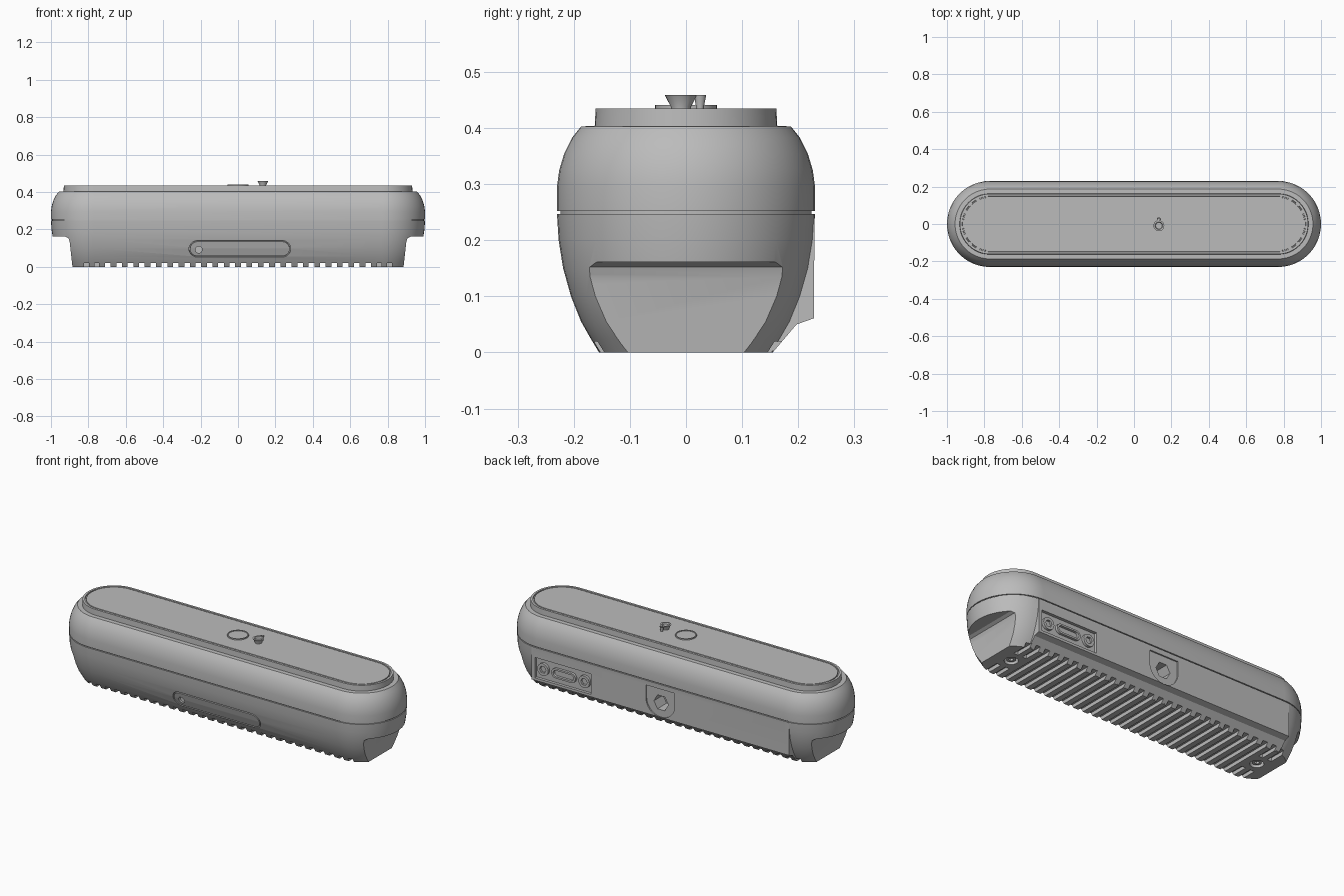
import bpy, bmesh, math
from mathutils import Matrix

cube = bpy.data.objects.get("Cube")
if cube:
    bpy.data.objects.remove(cube, do_unlink=True)

grey = bpy.data.materials.new("mid grey")
grey.use_nodes = True
COLOUR = (0.5, 0.5, 0.5, 1)
grey.diffuse_color = COLOUR
grey.node_tree.nodes["Principled BSDF"].inputs["Base Color"].default_value = COLOUR


def make(name, bm):
    bmesh.ops.recalc_face_normals(bm, faces=bm.faces[:])
    mesh = bpy.data.meshes.new(name)
    bm.to_mesh(mesh)
    bm.free()
    mesh.materials.append(grey)
    ob = bpy.data.objects.new(name, mesh)
    bpy.context.collection.objects.link(ob)
    return ob


def loft(name, rings):
    """Skin a list of equal-length closed rings and cap both ends."""
    bm = bmesh.new()
    loops = [[bm.verts.new(p) for p in ring] for ring in rings]
    for low, high in zip(loops, loops[1:]):
        n = len(low)
        for i in range(n):
            j = (i + 1) % n
            bm.faces.new((low[i], low[j], high[j], high[i]))
    bm.faces.new(loops[0][::-1])
    bm.faces.new(loops[-1])
    return make(name, bm)


def prism(name, outline, axis, start, end):
    """Extrude a 2D outline along one axis."""
    place = {"x": lambda u, v, t: (t, u, v),
             "y": lambda u, v, t: (u, t, v),
             "z": lambda u, v, t: (u, v, t)}[axis]
    return loft(name, [[place(u, v, t) for u, v in outline] for t in (start, end)])


def pill(half, r, cx=0, cy=0, n=14):
    """Outline of a bar with round ends; half is the centre-to-centre half length."""
    pts = []
    for side, base in ((1, -math.pi / 2), (-1, math.pi / 2)):
        for i in range(n + 1):
            a = base + math.pi * i / n
            pts.append((cx + side * half + r * math.cos(a), cy + r * math.sin(a)))
    return pts


def disc(r, cx=0, cy=0, n=24):
    return [(cx + r * math.cos(2 * math.pi * i / n), cy + r * math.sin(2 * math.pi * i / n))
            for i in range(n)]


def rect(x0, x1, y0, y1):
    return [(x0, y0), (x1, y0), (x1, y1), (x0, y1)]


def shell(name, profile, core=0.77):
    """Stack round-ended sections given as (radius, height)."""
    return loft(name, [[(x, y, z) for x, y in pill(core, r, n=24)] for r, z in profile])


def boolean(ob, other, operation):
    mod = ob.modifiers.new("shape", "BOOLEAN")
    mod.operation, mod.object, mod.solver = operation, other, "EXACT"
    bpy.ops.object.select_all(action="DESELECT")
    bpy.context.view_layer.objects.active = ob
    ob.select_set(True)
    bpy.ops.object.modifier_apply(modifier=mod.name)
    bpy.data.objects.remove(other, do_unlink=True)


def cut(ob, outline, axis, start, end):
    boolean(ob, prism("cutter", outline, axis, start, end), "DIFFERENCE")


def smooth(ob, angle=28):
    bpy.ops.object.select_all(action="DESELECT")
    bpy.context.view_layer.objects.active = ob
    ob.select_set(True)
    bpy.ops.object.shade_smooth_by_angle(angle=math.radians(angle))


# Lower shell with a flat back
lower = shell("lower_shell", [(0.155, 0), (0.17, 0.025), (0.187, 0.055), (0.205, 0.1),
                              (0.219, 0.15), (0.227, 0.2), (0.23, 0.247)])
back = [(0, 0.003), (0.157, 0.003), (0.197, 0.05), (0.228, 0.061), (0.229, 0.244), (0, 0.244)]
boolean(lower, prism("back_block", back, "x", -0.8, 0.8), "UNION")

# Undercut at each end
for s in (-1, 1):
    step = [(0.885, -0.05), (0.885, 0), (0.9, 0.135), (0.906, 0.152), (0.922, 0.161),
            (1.1, 0.161), (1.1, -0.05)]
    cut(lower, [(s * x, z) for x, z in step], "y", -0.4, 0.4)

# Cooling grooves under the base, short ones beside the mounting screws
for i in range(24):
    x = (i - 11.5) * 0.0605
    cut(lower, rect(x - 0.015, x + 0.015, -0.01, 0.02), "y", -0.3, 0.3)
for s in (-1, 1):
    for x in (0.755, 0.81):
        for side in (-1, 1):
            cut(lower, rect(s * x - 0.013, s * x + 0.013, -0.01, 0.02), "y",
                side * 0.065, side * 0.3)
    cut(lower, disc(0.035, s * 0.785), "z", -0.01, 0.03)
    screw = prism("base_screw", disc(0.024, s * 0.785), "z", 0.008, 0.032)
    cut(screw, disc(0.013, s * 0.785, n=6), "z", 0, 0.02)

# Back socket in a U-shaped recess
arc = [(0.09 * math.cos(a), 0.15 + 0.09 * math.sin(a))
       for a in [math.pi * (1 + i / 16) for i in range(17)]]
cut(lower, [(-0.09, 0.22)] + arc + [(0.09, 0.22)], "y", 0.221, 0.3)
cut(lower, disc(0.045, 0, 0.14, 6), "y", 0.14, 0.3)

# Connector bay with screws and an oblong plug
cut(lower, rect(0.43, 0.78, 0.075, 0.19), "y", 0.212, 0.3)
cx, cz = 0.605, 0.132
for s in (-1, 1):
    nut = prism("connector_screw", disc(0.034, cx + s * 0.128, cz), "y", 0.205, 0.226)
    cut(nut, disc(0.02, cx + s * 0.128, cz, 6), "y", 0.214, 0.3)
plug = prism("connector_plug", pill(0.048, 0.027, cx, cz), "y", 0.205, 0.226)
cut(plug, pill(0.046, 0.017, cx, cz), "y", 0.212, 0.3)

# Front hatch outlined by a groove that follows the sloping face
groove = prism("hatch_groove", pill(0.225, 0.047), "y", -0.05, 0.012)
boolean(groove, prism("hatch_core", pill(0.225, 0.041), "y", -0.1, 0.1), "DIFFERENCE")
groove.data.transform(Matrix.Translation((0.01, -0.204, 0.095)) @ Matrix.Rotation(math.radians(20), 4, "X"))
boolean(lower, groove, "DIFFERENCE")
cut(lower, disc(0.018, -0.21, 0.092), "y", -0.3, -0.185)
smooth(lower)

# Upper shell, with a narrow seam below it
smooth(shell("seam_band", [(0.224, 0.24), (0.224, 0.26)]))
upper = shell("upper_shell", [(0.23, 0.252), (0.23, 0.295), (0.226, 0.325), (0.217, 0.355),
                              (0.203, 0.383), (0.187, 0.403), (0.15, 0.404)])
smooth(upper)

# Raised lid with an inset groove
lid = shell("top_lid", [(0.163, 0.398), (0.161, 0.435), (0.149, 0.435), (0.148, 0.429),
                        (0.143, 0.429), (0.142, 0.434)])
smooth(lid)

# Shallow button dish on the lid
dish = prism("button_dish", disc(0.055, n=32), "z", 0.43, 0.441)
cut(dish, disc(0.05, n=32), "z", 0.437, 0.5)
smooth(dish)


# Flared knob with a small pointer beside it
def flared(name, x, y, r0, r1, top):
    rings = [[(u, v, z) for u, v in disc(r, x, y)]
             for r, z in ((r0, 0.43), (r0, 0.438), (r1, top), (r1 * 0.7, top), (r1 * 0.6, top - 0.008))]
    smooth(loft(name, rings))


flared("knob", 0.133, -0.009, 0.018, 0.029, 0.459)
flared("knob_pointer", 0.133, 0.025, 0.007, 0.011, 0.459)
